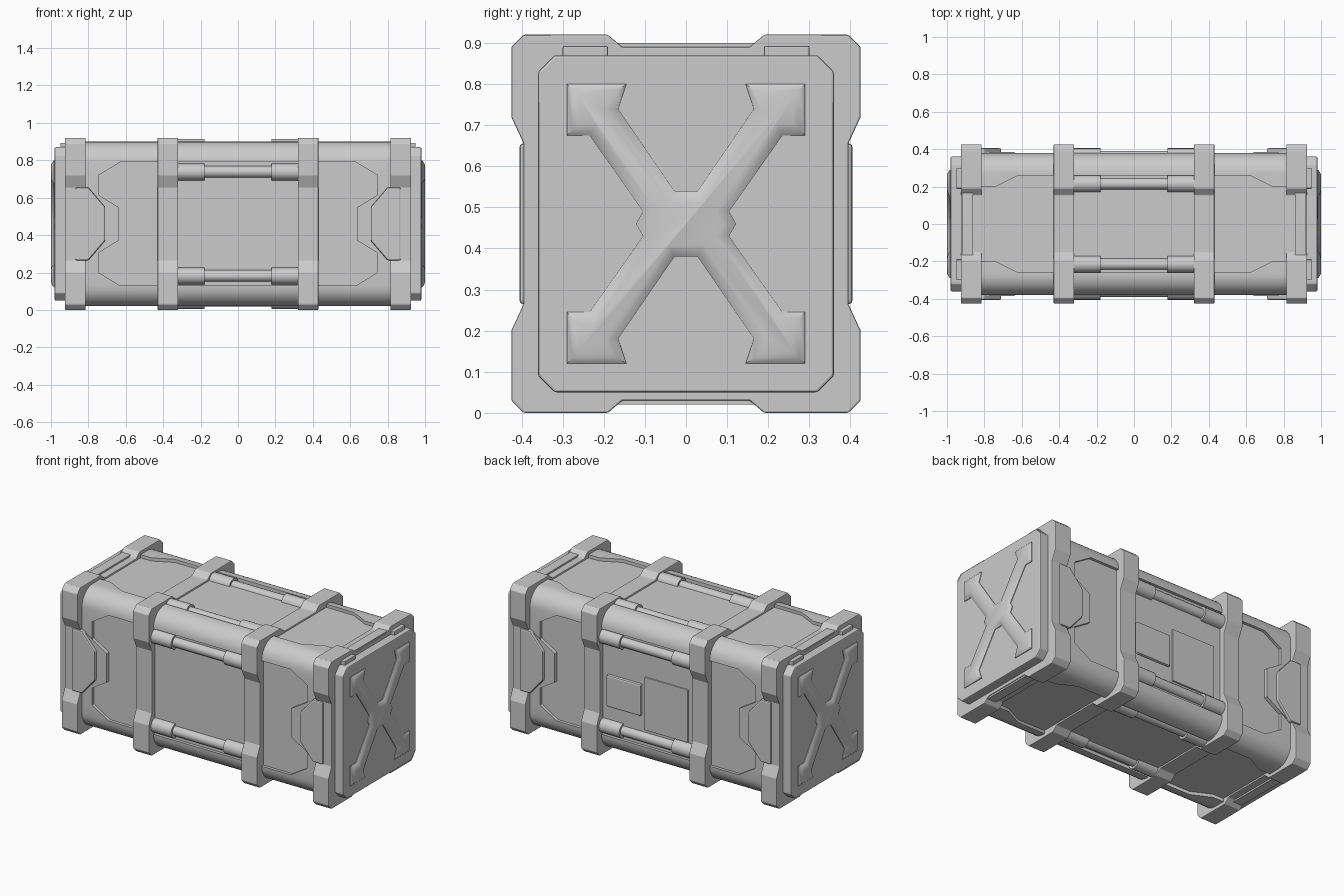
import bpy, bmesh, math

cube = bpy.data.objects.get("Cube")
if cube:
    bpy.data.objects.remove(cube, do_unlink=True)

MID = 0.46  # height of the crate's centre line

grey = bpy.data.materials.new("crate grey")
grey.use_nodes = True
GREY = (0.6, 0.6, 0.6, 1)
grey.diffuse_color = GREY
grey.node_tree.nodes["Principled BSDF"].inputs["Base Color"].default_value = GREY


def four_way(quarter):
    """Mirror one quarter of an outline into a closed loop."""
    back = quarter[::-1]
    return (quarter + [(a, -b) for a, b in back]
            + [(-a, -b) for a, b in quarter] + [(-a, b) for a, b in back])


def two_way(half):
    """Mirror the upper half of an outline downwards."""
    return half + [(a, -b) for a, b in half[::-1]]


def rect(a0, a1, b0, b1):
    return [(a0, b0), (a1, b0), (a1, b1), (a0, b1)]


def place(axis, a, b, depth):
    """Outline coordinates, measured from the crate's centre, to a point."""
    x, y, z = {"x": (depth, a, b), "y": (a, depth, b), "z": (a, b, depth)}[axis]
    return x, y, z + MID


def finish(name, bm, bevel=0.0):
    bmesh.ops.recalc_face_normals(bm, faces=bm.faces)
    mesh = bpy.data.meshes.new(name)
    bm.to_mesh(mesh)
    bm.free()
    obj = bpy.data.objects.new(name, mesh)
    bpy.context.collection.objects.link(obj)
    mesh.materials.append(grey)
    if bevel:
        mod = obj.modifiers.new("Bevel", "BEVEL")
        mod.width = bevel
        mod.segments = 2
        mod.limit_method = "ANGLE"
    return obj


def smooth(obj, angle=35):
    bpy.ops.object.select_all(action="DESELECT")
    obj.select_set(True)
    bpy.context.view_layer.objects.active = obj
    bpy.ops.object.shade_smooth_by_angle(angle=math.radians(angle))


def prism(name, outline, axis, lo, hi, bevel=0.0):
    bm = bmesh.new()
    ends = [[bm.verts.new(place(axis, a, b, d)) for a, b in outline] for d in (lo, hi)]
    for end in ends:
        bm.faces.new(end)
    n = len(outline)
    for i in range(n):
        j = (i + 1) % n
        bm.faces.new((ends[0][i], ends[0][j], ends[1][j], ends[1][i]))
    return finish(name, bm, bevel)


# Rounded body
R = 0.11
corner = [(0.27 + R * math.sin(t), 0.33 + R * math.cos(t))
          for t in (math.pi / 2 * i / 8 for i in range(9))]
body = prism("body", four_way(corner), "x", -0.92, 0.92)

# Sunken panels on the four long sides
side_recess = four_way([(0.63, 0.33), (0.745, 0.26), (0.745, 0.155), (0.64, 0.09)])
top_recess = four_way([(0.62, 0.26), (0.74, 0.2), (0.86, 0.2)])
for outline, axis, depth in ((side_recess, "y", 0.362), (top_recess, "z", 0.42)):
    for s in (-1, 1):
        cutter = prism("recess_cutter", outline, axis, s * depth, s * 0.6)
        cutter.hide_render = True
        mod = body.modifiers.new("Recess", "BOOLEAN")
        mod.operation = "DIFFERENCE"
        mod.solver = "EXACT"
        mod.object = cutter
        bpy.ops.object.select_all(action="DESELECT")
        body.select_set(True)
        bpy.context.view_layer.objects.active = body
        bpy.ops.object.modifier_apply(modifier=mod.name)
        bpy.data.objects.remove(cutter, do_unlink=True)
smooth(body)

# Four notched bands around the body
band = four_way([(0.155, 0.43), (0.19, 0.46), (0.395, 0.46),
                 (0.425, 0.43), (0.425, 0.26), (0.395, 0.195)])
for s, side in ((-1, "right"), (1, "left")):
    for kind, x in (("middle", 0.375), ("end", 0.87)):
        prism(f"{side}_{kind}_band", band, "x", s * x - 0.055, s * x + 0.055, 0.004)

# Hinge rods between the middle bands
def rod(name, x0, x1, radius, y, z):
    circle = [(y + radius * math.cos(math.tau * i / 20), z + radius * math.sin(math.tau * i / 20))
              for i in range(20)]
    smooth(prism(name, circle, "x", x0, x1))


for s in (-1, 1):
    for t in (-1, 1):
        for y, z, name in ((s * 0.36, t * 0.278, "side"), (t * 0.215, s * 0.41, "lid")):
            rod(f"{name}_rod", -0.19, 0.19, 0.031, y, z)
            for e in (-1, 1):
                rod(f"{name}_rod_sleeve", e * 0.25 - 0.07, e * 0.25 + 0.07, 0.045, y, z)

# Grip plates at the ends of the front and back
for sx in (-1, 1):
    for sy in (-1, 1):
        base = two_way([(sx * 0.87, 0.195), (sx * 0.81, 0.195), (sx * 0.64, 0.09)])
        grip = two_way([(sx * 0.87, 0.195), (sx * 0.8, 0.195), (sx * 0.71, 0.09)])
        prism("grip_base", base, "y", sy * 0.35, sy * 0.385)
        prism("grip", grip, "y", sy * 0.35, sy * 0.405, 0.008)

# Raised plates on the back panel
prism("back_panel", rect(-0.27, 0.03, -0.23, 0.1), "y", 0.35, 0.372, 0.004)
prism("back_latch", rect(0.05, 0.29, -0.15, 0.05), "y", 0.35, 0.378, 0.01)

# End caps with top tabs and a raised cross
cap = four_way([(0.32, 0.41), (0.36, 0.37)])
cross = four_way([(0.028, 0.08), (0.165, 0.28), (0.145, 0.34), (0.29, 0.34),
                  (0.29, 0.215), (0.235, 0.215), (0.105, 0.03), (0.122, 0.0)])
cross = [p for i, p in enumerate(cross) if p != cross[i - 1]]
for s, side in ((-1, "right"), (1, "left")):
    prism(f"{side}_cap", cap, "x", s * 0.9, s * 0.98, 0.006)
    for t in (-1, 1):
        prism(f"{side}_cap_tab", rect(t * 0.19, t * 0.3, 0.4, 0.433), "x",
              s * 0.9, s * 0.95, 0.004)
    bm = bmesh.new()
    face = bm.faces.new([bm.verts.new(place("x", a, b, s * 0.975)) for a, b in cross])
    face.normal_update()
    if face.normal.x * s < 0:
        face.normal_flip()
    rim = bmesh.ops.extrude_face_region(bm, geom=[face])["geom"]
    lifted = [g for g in rim if isinstance(g, bmesh.types.BMFace)]
    bmesh.ops.translate(bm, vec=(s * 0.009, 0, 0),
                        verts=[g for g in rim if isinstance(g, bmesh.types.BMVert)])
    bm.normal_update()
    # Two insets round the top of the cross
    for width, rise in ((0.014, 0.011), (0.014, 0.005)):
        bmesh.ops.inset_region(bm, faces=lifted, thickness=width, use_even_offset=True)
        for v in lifted[0].verts:
            v.co.x += s * rise
        bm.normal_update()
    smooth(finish(f"{side}_cross", bm), 50)
